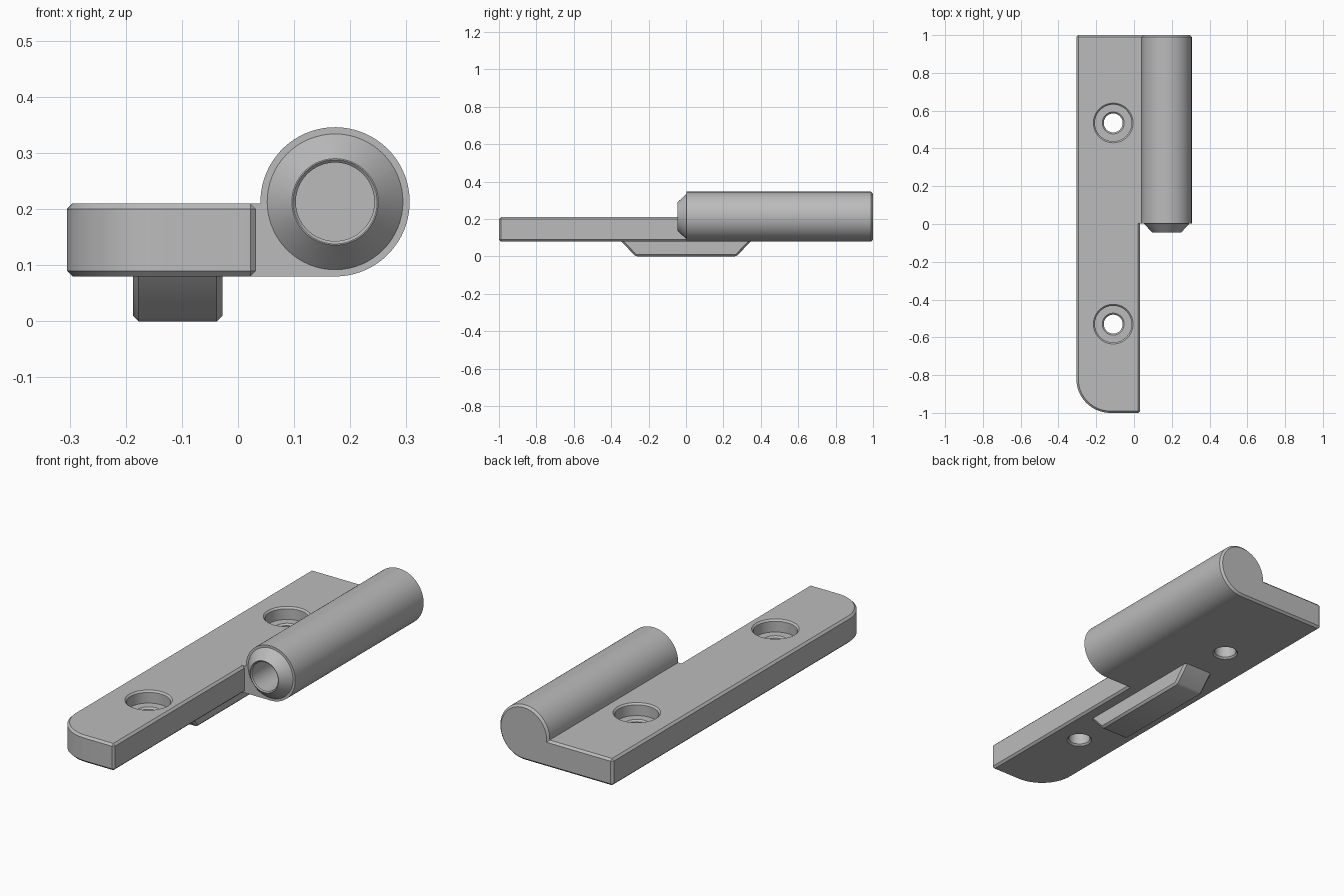
import bpy, bmesh
from math import pi, cos, sin, radians
from mathutils import Vector

cube = bpy.data.objects.get("Cube")
if cube:
    bpy.data.objects.remove(cube, do_unlink=True)

steel = bpy.data.materials.new("grey steel")
steel.use_nodes = True
grey = (0.5, 0.5, 0.5, 1)
steel.diffuse_color = grey
steel.node_tree.nodes["Principled BSDF"].inputs["Base Color"].default_value = grey

CHAMFER = 0.01


def finish(bm, name):
    bmesh.ops.recalc_face_normals(bm, faces=bm.faces)
    mesh = bpy.data.meshes.new(name)
    bm.to_mesh(mesh)
    bm.free()
    mesh.materials.append(steel)
    obj = bpy.data.objects.new(name, mesh)
    bpy.context.collection.objects.link(obj)
    return obj


def prism(name, outline, place, start, end, pick):
    """Extrude an outline from start to end, chamfering the picked edges."""
    bm = bmesh.new()
    loops = [[bm.verts.new(place(a, b, t)) for a, b in outline] for t in (start, end)]
    for loop in loops:
        bm.faces.new(loop)
    n = len(outline)
    for i in range(n):
        j = (i + 1) % n
        bm.faces.new((loops[0][i], loops[0][j], loops[1][j], loops[1][i]))
    bmesh.ops.recalc_face_normals(bm, faces=bm.faces)
    edges = [e for e in bm.edges if pick(e)]
    bmesh.ops.bevel(bm, geom=edges, offset=CHAMFER, segments=1,
                    affect='EDGES', clamp_overlap=False)
    return finish(bm, name)


def lathe(name, profile, origin, axis, steps=64):
    """Revolve (radius, distance) points about an axis into a closed solid."""
    bm = bmesh.new()
    turn = Vector((0, 0, 1)).rotation_difference(Vector(axis))
    rings = []
    for r, t in profile:
        ring = [Vector((r * cos(2 * pi * k / steps), r * sin(2 * pi * k / steps), t))
                for k in range(steps)]
        rings.append([bm.verts.new(turn @ p + Vector(origin)) for p in ring])
    for low, high in zip(rings, rings[1:]):
        for k in range(steps):
            m = (k + 1) % steps
            bm.faces.new((low[k], low[m], high[m], high[k]))
    bm.faces.new(rings[0])
    bm.faces.new(rings[-1])
    return finish(bm, name)


def combine(target, tool, operation):
    """Apply a boolean and discard the tool."""
    mod = target.modifiers.new(operation.lower(), 'BOOLEAN')
    mod.operation, mod.object, mod.solver = operation, tool, 'EXACT'
    bpy.context.view_layer.objects.active = target
    bpy.ops.object.modifier_apply(modifier=mod.name)
    bpy.data.objects.remove(tool, do_unlink=True)


def sharp(edge):
    return edge.calc_face_angle(0) > radians(30)


def back_rim(edge):
    return all(v.co.y > 0.999 for v in edge.verts)


# Long leaf with one rounded front corner
LEFT, RIGHT, BOTTOM, TOP, R = -0.305, 0.032, 0.08, 0.21, 0.18
corner = [(LEFT + R - R * cos(a), -1 + R - R * sin(a))
          for a in (pi / 2 * k / 16 for k in range(17))]
leaf = prism("leaf_plate", corner + [(RIGHT, -1), (RIGHT, 1), (LEFT, 1)],
             lambda a, b, t: (a, b, t), BOTTOM, TOP, sharp)

# Counterbored screw holes
hole = [(0.064, 0.074), (0.05, 0.088), (0.05, 0.142), (0.058, 0.15), (0.097, 0.15),
        (0.097, 0.202), (0.115, 0.22)]
for y in (-0.53, 0.535):
    combine(leaf, lathe("screw_hole_cutter", hole, (-0.11, y, 0), (0, 0, 1)), 'DIFFERENCE')

# Hinge knuckle with its flat web toward the leaf
CX, CZ, KR = 0.173, 0.213, 0.133
arc = [(CX + KR * cos(a), CZ + KR * sin(a))
       for a in (-pi / 2 + (1.5 * pi + 0.022) * k / 56 for k in range(57))]
knuckle = prism("hinge_knuckle", [(0, TOP), (0, BOTTOM)] + arc,
                lambda a, b, t: (a, t, b), 0.003, 1, back_rim)

# Conical nose and pin bore
centre = (CX, 0, CZ)
nose = lathe("knuckle_nose", [(0.077, -0.045), (0.121, 0.003), (0.121, 0.05)],
             centre, (0, 1, 0))
combine(knuckle, nose, 'UNION')
bore = lathe("pin_bore_cutter", [(0.081, -0.051), (0.07, -0.04), (0.07, 0.75)],
             centre, (0, 1, 0))
combine(knuckle, bore, 'DIFFERENCE')

# Locating key under the leaf, with sloping ends
key = prism("locating_key", [(-0.27, 0), (0.27, 0), (0.364, 0.1), (-0.364, 0.1)],
            lambda a, b, t: (t, a, b), -0.187, -0.028, sharp)

# Smooth the round surfaces, keep the edges crisp
bpy.ops.object.select_all(action='DESELECT')
for part in (leaf, knuckle, key):
    part.select_set(True)
bpy.context.view_layer.objects.active = leaf
bpy.ops.object.shade_smooth_by_angle(angle=radians(25))
